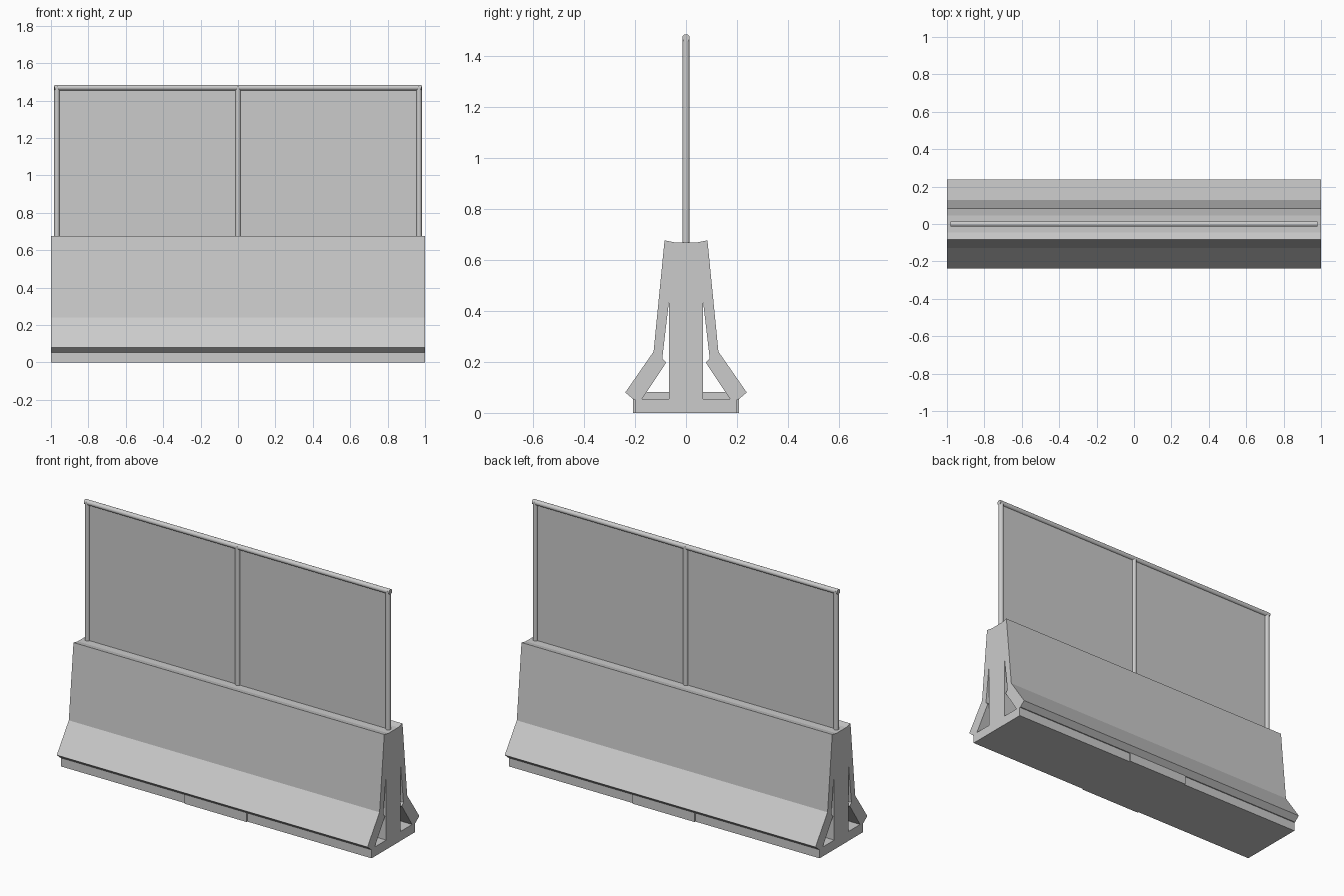
import bpy, bmesh, math
from mathutils import Vector

if "Cube" in bpy.data.objects:
    bpy.data.objects.remove(bpy.data.objects["Cube"])

grey = bpy.data.materials.new("concrete grey")
grey.diffuse_color = (0.6, 0.6, 0.6, 1)
grey.use_nodes = True
grey.node_tree.nodes["Principled BSDF"].inputs["Base Color"].default_value = grey.diffuse_color


def finish(name, bm, smooth=False):
    bmesh.ops.recalc_face_normals(bm, faces=bm.faces)
    me = bpy.data.meshes.new(name)
    bm.to_mesh(me)
    bm.free()
    me.materials.append(grey)
    ob = bpy.data.objects.new(name, me)
    bpy.context.collection.objects.link(ob)
    if smooth:
        bpy.ops.object.select_all(action='DESELECT')
        ob.select_set(True)
        bpy.context.view_layer.objects.active = ob
        bpy.ops.object.shade_smooth_by_angle(angle=math.radians(40))
    return ob


def extrude_profile(name, loops, half_len):
    """Extrude closed (y, z) outlines along x; extra outlines are holes."""
    bm = bmesh.new()
    edges = []
    for pts in loops:
        vs = [bm.verts.new((-half_len, y, z)) for y, z in pts]
        edges += [bm.edges.new((vs[i], vs[i - 1])) for i in range(len(vs))]
    bmesh.ops.triangle_fill(bm, edges=edges, use_beauty=True, normal=(-1, 0, 0))
    ext = bmesh.ops.extrude_face_region(bm, geom=bm.faces[:])
    moved = [g for g in ext["geom"] if isinstance(g, bmesh.types.BMVert)]
    bmesh.ops.translate(bm, verts=moved, vec=(2 * half_len, 0, 0))
    bmesh.ops.dissolve_limit(bm, angle_limit=0.01, verts=bm.verts, edges=bm.edges)
    return finish(name, bm)


def box(name, lo, hi):
    bm = bmesh.new()
    bmesh.ops.create_cube(bm, size=1)
    for v in bm.verts:
        v.co = [(a + b) / 2 + c * (b - a) for a, b, c in zip(lo, hi, v.co)]
    return finish(name, bm)


def tube(name, a, b, r=0.0145):
    a, b = Vector(a), Vector(b)
    bm = bmesh.new()
    bmesh.ops.create_cone(bm, cap_ends=True, segments=20, radius1=r, radius2=r,
                          depth=(b - a).length)
    rot = (b - a).to_track_quat('Z', 'Y')
    for v in bm.verts:
        v.co = rot @ v.co + (a + b) / 2
    return finish(name, bm, True)


# Barrier body with two hollow channels running through its length
half = [(0.2, 0), (0.2, 0.053), (0.206, 0.053), (0.238, 0.08),
        (0.127, 0.24), (0.084, 0.676), (0.045, 0.668)]
outer = half + [(-y, z) for y, z in reversed(half)]
hole = [(0.066, 0.055), (0.172, 0.055), (0.077, 0.198), (0.093, 0.213), (0.067, 0.435)]
extrude_profile("barrier_body", [outer, hole, [(-y, z) for y, z in hole]], 1.0)

# Slightly proud block under the middle of the barrier
box("middle_base_block", (-0.2, -0.207, 0), (0.2, 0.207, 0.082))

# Screen fence on top
for x, n in ((-0.968, "left"), (0, "middle"), (0.968, "right")):
    tube(n + "_post", (x, 0, 0.66), (x, 0, 1.475))
tube("top_rail", (-0.982, 0, 1.469), (0.982, 0, 1.469))
box("screen_panel", (-0.968, -0.002, 0.66), (0.968, 0.002, 1.469))
